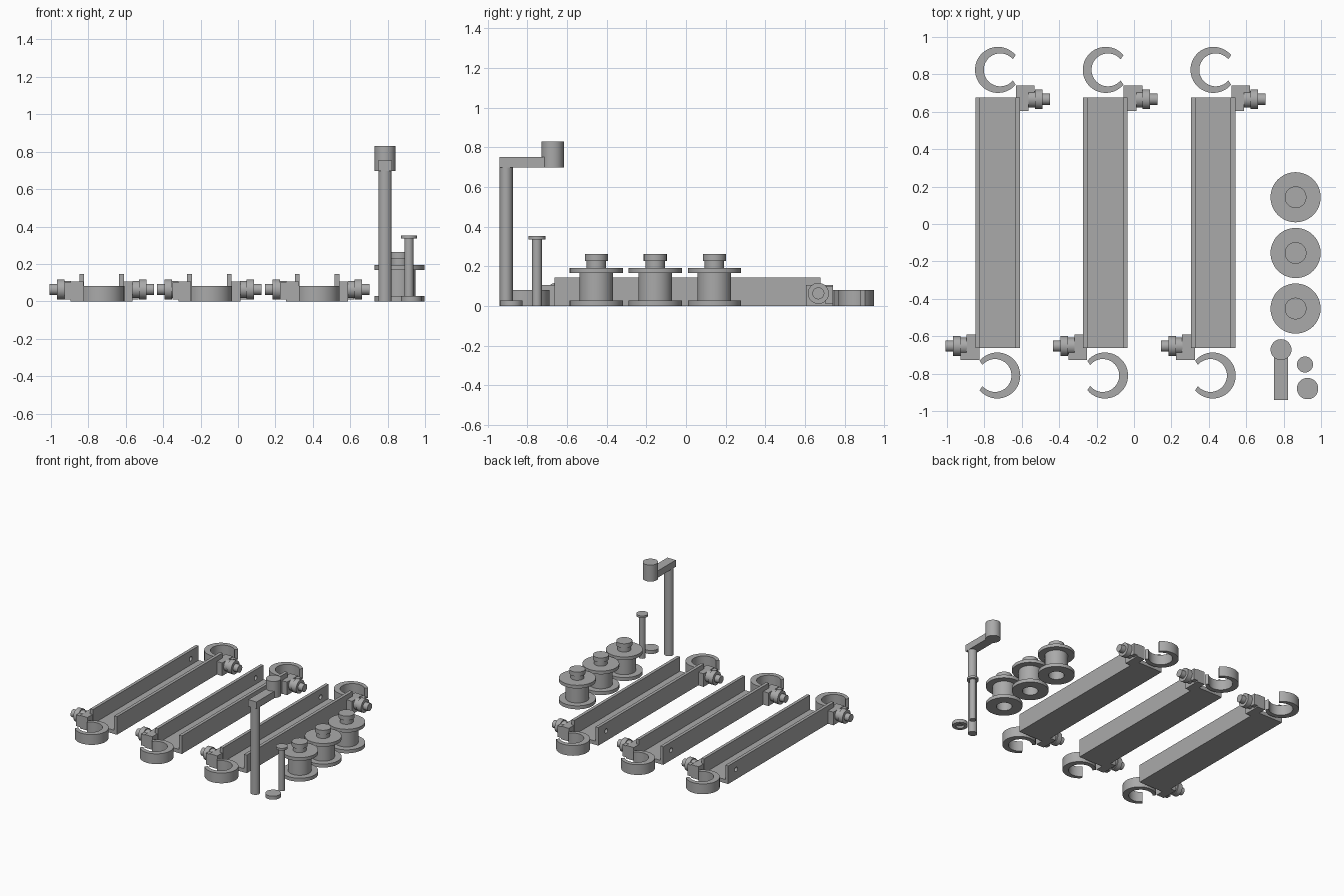
import bpy, bmesh, math
from mathutils import Matrix, Vector

cube = bpy.data.objects.get("Cube")
if cube:
    bpy.data.objects.remove(cube, do_unlink=True)

grey = bpy.data.materials.new("plain grey")
grey.use_nodes = True
colour = (0.4, 0.4, 0.4, 1)
grey.diffuse_color = colour
grey.node_tree.nodes["Principled BSDF"].inputs["Base Color"].default_value = colour


def finish(name, bm, matrix=None, smooth=False):
    if matrix:
        bm.transform(matrix)
    bmesh.ops.recalc_face_normals(bm, faces=bm.faces)
    mesh = bpy.data.meshes.new(name)
    bm.to_mesh(mesh)
    bm.free()
    mesh.materials.append(grey)
    obj = bpy.data.objects.new(name, mesh)
    bpy.context.collection.objects.link(obj)
    if smooth:
        bpy.ops.object.select_all(action='DESELECT')
        obj.select_set(True)
        bpy.context.view_layer.objects.active = obj
        bpy.ops.object.shade_smooth_by_angle(angle=math.radians(35))
    return obj


def prism(name, outline, vector, matrix=None, smooth=False):
    """Extrude a closed outline along a vector."""
    bm = bmesh.new()
    face = bm.faces.new([bm.verts.new(p) for p in outline])
    ext = bmesh.ops.extrude_face_region(bm, geom=[face])
    moved = [v for v in ext["geom"] if isinstance(v, bmesh.types.BMVert)]
    bmesh.ops.translate(bm, verts=moved, vec=vector)
    return finish(name, bm, matrix, smooth)


def box(name, x0, x1, y0, y1, z0, z1, matrix=None):
    outline = [(x0, y0, z0), (x1, y0, z0), (x1, y1, z0), (x0, y1, z0)]
    return prism(name, outline, (0, 0, z1 - z0), matrix)


def lathe(name, profile, matrix, steps=48):
    """Spin a radius/height profile around z."""
    bm = bmesh.new()
    verts = [bm.verts.new((r, 0, z)) for r, z in profile]
    edges = [bm.edges.new(pair) for pair in zip(verts, verts[1:])]
    bmesh.ops.spin(bm, geom=verts + edges, cent=(0, 0, 0), axis=(0, 0, 1),
                   angle=math.tau, steps=steps)
    bmesh.ops.remove_doubles(bm, verts=bm.verts, dist=0.0001)
    return finish(name, bm, matrix, True)


def at(x, y, z=0):
    return Matrix.Translation((x, y, z))


# Open hook ring outline: outer arc forward, inner arc back
def hook_outline(n=40, gap=math.radians(40)):
    angles = [gap + (math.tau - 2 * gap) * i / n for i in range(n + 1)]
    outer = [(0.123 * math.cos(a), 0.123 * math.sin(a), 0) for a in angles]
    inner = [(0.012 + 0.088 * math.cos(a), 0.088 * math.sin(a), 0)
             for a in reversed(angles)]
    return outer + inner


BOLT = [(0, 0), (0.045, 0), (0.045, 0.035), (0.053, 0.035), (0.053, 0.075),
        (0.03, 0.075), (0.03, 0.115), (0, 0.115)]

# Three channel rails, each with a hook, bracket and bolt at both ends
for i, x in enumerate((-0.729, -0.153, 0.423), 1):
    rail = at(x, 0.007)
    w, t, h, floor, half = 0.119, 0.025, 0.145, 0.03, 0.67
    section = [(-w, 0), (w, 0), (w, h), (w - t, h), (w - t, floor),
               (t - w, floor), (t - w, h), (-w, h)]
    channel = prism(f"channel_rail_{i}", [(a, -half, b) for a, b in section],
                    (0, 2 * half, 0), rail)

    # Small hole through one side wall
    cutter = lathe(f"hole_cutter_{i}", [(0, -0.03), (0.018, -0.03), (0.018, 0.03), (0, 0.03)],
                   rail @ at(-w + t / 2, 0.57, 0.08) @ Matrix.Rotation(math.pi / 2, 4, 'Y'), 20)
    cutter.hide_render = True
    cutter.hide_viewport = True
    cut = channel.modifiers.new("hole", 'BOOLEAN')
    cut.object = cutter
    cut.operation = 'DIFFERENCE'
    cut.solver = 'EXACT'

    for end, turn in (("back", 0), ("front", math.pi)):
        m = rail @ Matrix.Rotation(turn, 4, 'Z')
        prism(f"{end}_hook_{i}", hook_outline(), (0, 0, 0.082), m @ at(0.002, 0.817), True)
        box(f"{end}_bracket_{i}", 0.098, 0.166, 0.597, 0.734, 0, 0.105, m)
        box(f"{end}_bracket_lip_{i}", 0.166, 0.198, 0.695, 0.734, 0.01, 0.1, m)
        lathe(f"{end}_bolt_{i}", BOLT,
              m @ at(0.164, 0.66, 0.064) @ Matrix.Rotation(math.pi / 2, 4, 'Y'), 32)

# Spools with flanges, capped hub and a hollow underside
SPOOL = [(0, 0.15), (0.058, 0.15), (0.058, 0), (0.134, 0), (0.134, 0.028), (0.085, 0.028),
         (0.085, 0.167), (0.134, 0.167), (0.134, 0.193), (0.049, 0.193),
         (0.049, 0.228), (0.058, 0.228), (0.058, 0.263), (0, 0.263)]
for i, y in enumerate((-0.452, -0.155, 0.143), 1):
    lathe(f"spool_{i}", SPOOL, at(0.864, y))

# Upright crank: post, arm and knob
lathe("crank_post", [(0, 0), (0.036, 0), (0.036, 0.7), (0, 0.7)],
      at(0.786, -0.906) @ Matrix.Diagonal((1, 0.92, 1, 1)), 24)
box("crank_arm", 0.749, 0.823, -0.94, -0.67, 0.698, 0.752)
lathe("crank_knob", [(0, 0.698), (0.056, 0.698), (0.056, 0.83), (0, 0.83)],
      at(0.786, -0.672), 40)

# Headed pin
lathe("headed_pin", [(0, 0), (0.025, 0), (0.025, 0.335), (0.043, 0.335),
                     (0.043, 0.352), (0, 0.352)], at(0.914, -0.751), 32)

# Small cap with a recess beneath
lathe("end_cap", [(0, 0.018), (0.03, 0.018), (0.03, 0), (0.057, 0),
                  (0.057, 0.028), (0, 0.028)], at(0.928, -0.88), 40)
